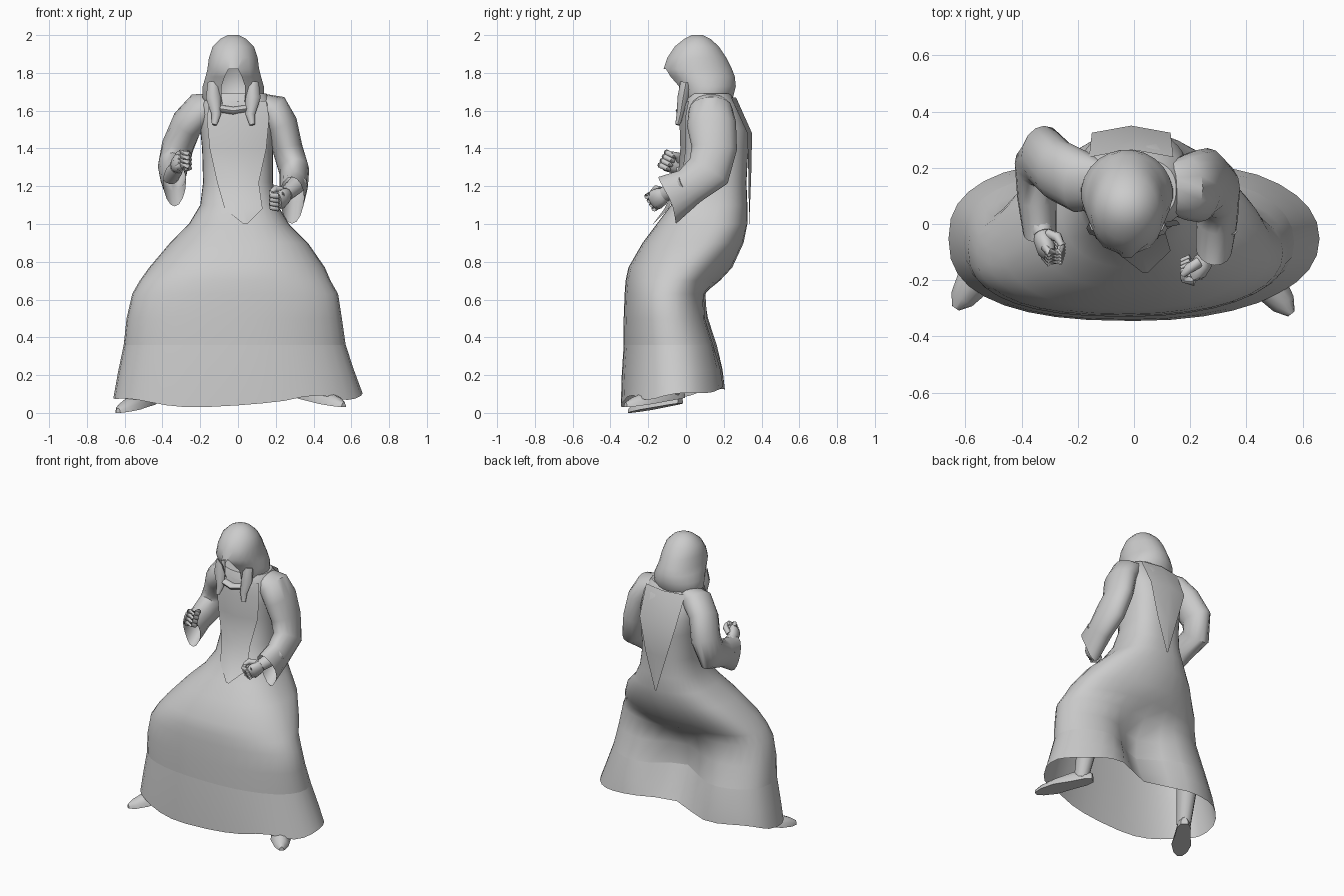
import bpy
from math import sin, cos, exp, pi, copysign, radians
from mathutils import Vector

cube = bpy.data.objects.get("Cube")
if cube:
    bpy.data.objects.remove(cube, do_unlink=True)

cloth = bpy.data.materials.new("plain grey")
cloth.use_nodes = True
GREY = (.6, .6, .6, 1)
cloth.diffuse_color = GREY
cloth.node_tree.nodes["Principled BSDF"].inputs["Base Color"].default_value = GREY


def add_object(name, verts, faces, angle=50):
    mesh = bpy.data.meshes.new(name)
    mesh.from_pydata([tuple(v) for v in verts], [], faces)
    mesh.materials.append(cloth)
    obj = bpy.data.objects.new(name, mesh)
    bpy.context.collection.objects.link(obj)
    bpy.ops.object.select_all(action='DESELECT')
    obj.select_set(True)
    bpy.context.view_layer.objects.active = obj
    bpy.ops.object.shade_smooth_by_angle(angle=radians(angle))


def loft(name, rings, cap_start=False, cap_end=False, keep=None):
    """Skin a list of equal rings; keep(row, column) can leave openings."""
    n = len(rings[0])
    verts = [p for ring in rings for p in ring]
    faces = []
    for r in range(len(rings) - 1):
        for c in range(n):
            if keep is None or keep(r, c):
                d = (c + 1) % n
                faces.append((r * n + c, r * n + d, (r + 1) * n + d, (r + 1) * n + c))
    if cap_start:
        faces.append(tuple(reversed(range(n))))
    if cap_end:
        faces.append(tuple(range(len(verts) - n, len(verts))))
    add_object(name, verts, faces)


def power(value, p):
    return copysign(abs(value) ** p, value)


def robe_ring(z, left, right, front, back, middle, hem=0, n=36):
    """Rounded section whose back can fold inward between the legs.
    Hem waves the height and lifts it over the forward left foot."""
    ring = []
    for i in range(n):
        a = 2 * pi * i / n
        p = .92 if cos(a) > 0 and z < .8 else .8
        x = (left + right) / 2 + (right - left) / 2 * power(cos(a), p)
        y = (front + back) / 2 + (back - front) / 2 * power(sin(a), p)
        if sin(a) > 0:
            y -= (back - middle) * exp(-(x / .2) ** 2)
        lift = 1.2 * max(0, -sin(a)) * exp(-((x - .45) / .15) ** 2)
        ring.append((x, y, z + hem * (sin(a) + .25 * cos(5 * a) + lift)))
    return ring


def tube(name, path, n=12, cap=True, droop=0):
    """Path points are x, y, z, radius sideways, radius across.
    Droop pulls the underside of the last ring into a point."""
    pts = [Vector(p[:3]) for p in path]
    rings = []
    for i, p in enumerate(path):
        t = (pts[min(i + 1, len(pts) - 1)] - pts[max(i - 1, 0)]).normalized()
        side = Vector((1, 0, 0))
        if abs(t.x) > .9:
            side = Vector((0, 1, 0))
        side = (side - t * side.dot(t)).normalized()
        across = t.cross(side)
        rings.append([pts[i] + side * p[3] * cos(2 * pi * k / n)
                      + across * p[4] * sin(2 * pi * k / n) for k in range(n)])
    for v in rings[-1]:
        low = max(0, pts[-1].z - v.z) / path[-1][4]
        v += Vector((0, -droop, -droop)) * low ** 2
    loft(name, rings, cap, cap)


def panel(name, rows, bend):
    """Hanging cloth strip; rows are x, y, z, half width."""
    verts, faces = [], []
    for x, y, z, w in rows:
        verts += [(x + s * w, y + bend * abs(s) * w, z) for s in (-1, 0, 1)]
    for r in range(len(rows) - 1):
        for c in range(2):
            i = r * 3 + c
            face = (i, i + 1, i + 4, i + 3)
            faces.append(face if bend > 0 else tuple(reversed(face)))
    add_object(name, verts, faces)


# Robe: flared hem band, bent-knee skirt, torso
sections = [
    (.09, -.66, .66, -.345, .24, .1, .05),
    (.22, -.635, .615, -.34, .23, .05, .015),
    (.36, -.605, .57, -.33, .2, 0),
    (.5, -.59, .55, -.33, .15, 0),
    (.63, -.56, .53, -.325, .12, .09),
    (.7, -.52, .49, -.32, .155, .18),
    (.77, -.47, .46, -.305, .215, .245),
    (.9, -.36, .37, -.23, .285, .305),
    (1, -.26, .27, -.155, .32, .325),
    (1.1, -.2, .21, -.08, .32, .325),
    (1.22, -.185, .185, -.03, .32, .32),
    (1.4, -.19, .185, -.015, .33, .33),
    (1.5, -.2, .195, -.02, .33, .33),
    (1.63, -.2, .195, -.015, .275, .275),
    (1.69, -.16, .15, .01, .235, .235),
]
rings = [robe_ring(*s) for s in sections]
loft("hem_band", rings[:3])
loft("robe", rings[2:], cap_end=True)

# Hanging front and back panels
panel("front_panel", [(0, -.015, 1.65, .15), (0, -.035, 1.56, .165), (0, -.03, 1.4, .15),
                      (0, -.045, 1.22, .11), (.03, -.115, 1.08, .1),
                      (.04, -.175, 1, .01)], .2)
panel("back_panel", [(-.01, .265, 1.67, .15), (-.01, .35, 1.48, .14),
                     (0, .345, 1.25, .08), (0, .335, 1, .005)], -.18)

# Hood, with an arched opening at the face
hood_sections = [
    (1.6, .13, 0, .2), (1.67, .165, -.03, .25), (1.73, .163, -.05, .265),
    (1.78, .148, -.095, .26), (1.82, .138, -.12, .245), (1.88, .13, -.1, .215),
    (1.94, .11, -.06, .175), (1.98, .07, -.01, .13), (2, .03, .03, .09),
]
N = 24
CENTRE = -.025
hood = [[(CENTRE + w * cos(2 * pi * (i + .5) / N),
          (f + b) / 2 + (b - f) / 2 * sin(2 * pi * (i + .5) / N), z)
         for i in range(N)] for z, w, f, b in hood_sections]
slot = N * 3 // 4 - 1
for row, half in ((3, .045), (4, .026)):
    for column, s in ((slot - 1, -1), (slot + 2, 1)):
        hood[row][column] = (CENTRE + s * half, *hood[row][column][1:])
loft("hood", hood, cap_end=True, keep=lambda r, c: r > 3 or abs(c - slot) > 1)
for name, s in (("right_lappet", -1), ("left_lappet", 1)):
    tube(name, [(CENTRE + s * .105, 0, 1.75, .03, .03), (CENTRE + s * .105, -.015, 1.67, .04, .03),
                (CENTRE + s * .09, -.03, 1.58, .025, .02),
                (CENTRE + s * .1, -.045, 1.525, .014, .012)], 8)
tube("collar", [(-.09, -.01, 1.61, .03, .02), (CENTRE, -.025, 1.6, .03, .02),
                (.04, -.01, 1.61, .03, .02)], 8)

# Wide sleeves with drooping cuffs
tube("left_sleeve", [(.12, .13, 1.645, .05, .09), (.18, .13, 1.61, .09, .115),
                     (.23, .135, 1.53, .085, .13), (.262, .15, 1.4, .08, .12),
                     (.298, .12, 1.28, .08, .12), (.295, .02, 1.2, .075, .1),
                     (.285, -.085, 1.14, .065, .125)], 16, False, .04)
tube("right_sleeve", [(-.13, .14, 1.645, .05, .09), (-.19, .15, 1.61, .09, .115),
                      (-.27, .19, 1.53, .085, .115), (-.32, .24, 1.41, .085, .11),
                      (-.345, .21, 1.3, .08, .11), (-.345, .09, 1.26, .07, .09),
                      (-.335, -.03, 1.22, .06, .11)], 16, False, .025)


def hand(side, wrist, palm, s):
    """Forearm, palm, four curled fingers and a thumb; s points outward."""
    w, p = Vector(wrist), Vector(palm)
    d = (p - w).normalized()
    out = Vector((s, 0, 0))
    out = (out - d * out.dot(d)).normalized()
    up = out.cross(d) * s
    if up.z < 0:
        up = -up

    def at(a, b, c, r1, r2):
        return (*(p + d * a + out * b + up * c), r1, r2)

    tube(side + "_forearm", [(*(w - d * .08), .05, .05), (*w, .045, .045),
                             at(-.05, 0, 0, .037, .04)])
    tube(side + "_palm", [at(-.06, 0, 0, .028, .032), at(-.03, .005, 0, .034, .048),
                          at(.01, .005, 0, .034, .055), at(.035, 0, 0, .022, .048)])
    for i in range(4):
        h = .038 - i * .025
        tube(side + "_finger", [at(.015, .015, h, .015, .015), at(.045, .005, h, .016, .016),
                                at(.052, -.03, h, .015, .015), at(.025, -.048, h, .014, .014),
                                at(0, -.035, h, .009, .009)], 8)
    tube(side + "_thumb", [at(-.03, -.015, .03, .02, .02), at(0, -.04, .05, .018, .018),
                           at(.035, -.045, .045, .011, .011)], 8)


hand("left", (.285, -.065, 1.185), (.23, -.15, 1.135), 1)
hand("right", (-.335, -.01, 1.29), (-.31, -.08, 1.325), -1)


def foot(side, heel, toe, shin):
    """Flat-soled shoe lofted from raised heel to pointed toe, with an ankle."""
    a, b = Vector(heel), Vector(toe)
    across = (b - a).normalized().cross(Vector((0, 0, 1)))
    rings = []
    for t, w, h in ((0, .025, .05), (.12, .045, .09), (.35, .05, .09),
                    (.65, .065, .065), (.88, .045, .045), (1, .015, .025)):
        rings.append([a.lerp(b, t) + across * w * cos(pi * k / 6)
                      + Vector((0, 0, h * sin(pi * k / 6))) for k in range(7)])
    loft(side + "_shoe", rings, True, True)
    tube(side + "_ankle", [(*(a.lerp(b, .2) + Vector((0, 0, .04))), .045, .05),
                           (*shin, .07, .075)])


foot("left", (.33, -.02, .08), (.56, -.32, .03), (.39, .01, .35))
foot("right", (-.45, -.03, .05), (-.635, -.3, 0), (-.44, .01, .35))
